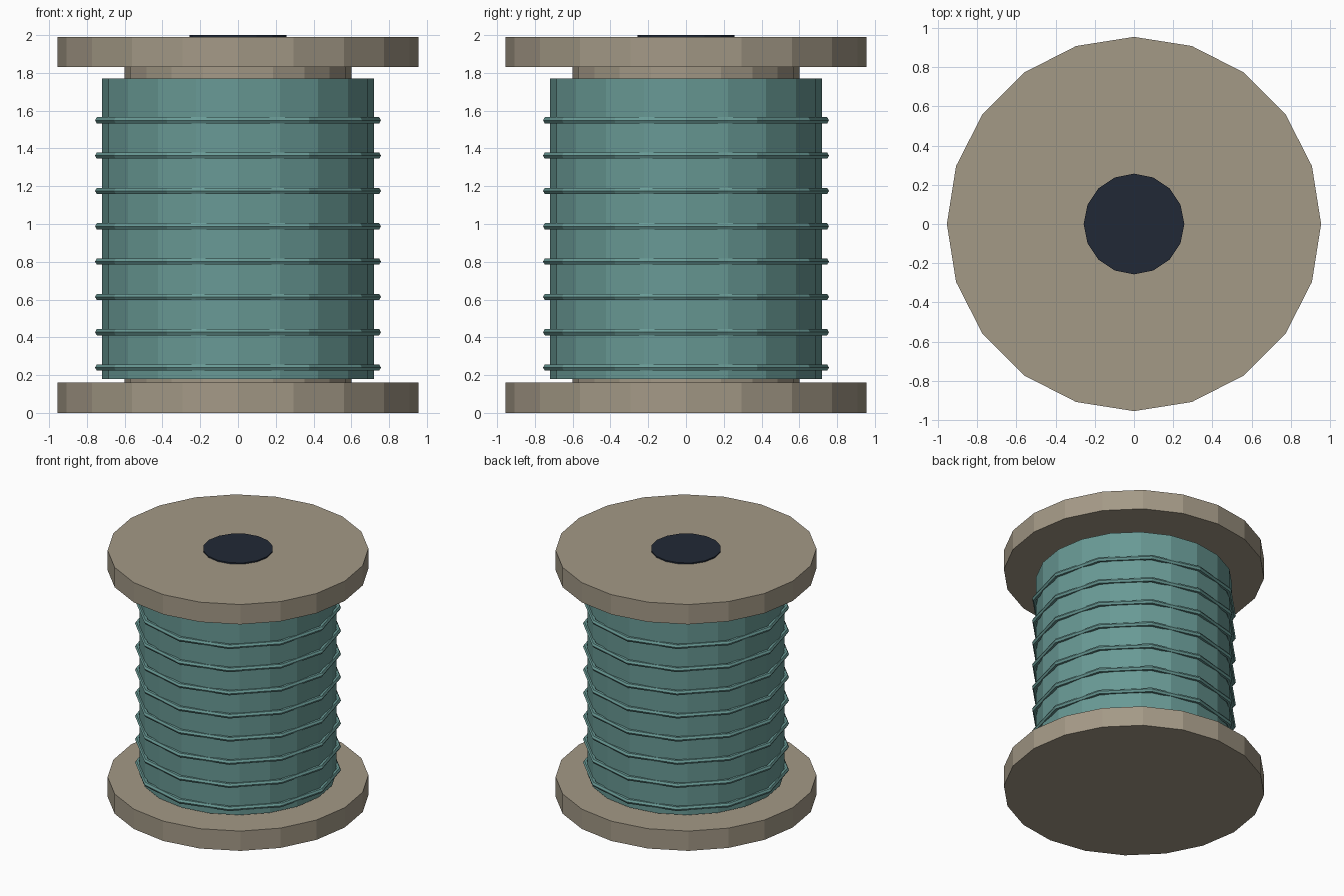
import bpy, bmesh
from math import cos, sin, tau

if "Cube" in bpy.data.objects:
    bpy.data.objects.remove(bpy.data.objects["Cube"])


def material(name, rgb):
    m = bpy.data.materials.new(name)
    m.diffuse_color = (*rgb, 1)
    m.use_nodes = True
    m.node_tree.nodes["Principled BSDF"].inputs["Base Color"].default_value = m.diffuse_color
    return m


WOOD = material("wood", (0.37, 0.32, 0.24))
THREAD = material("thread", (0.14, 0.32, 0.30))
DARK = material("dark", (0.015, 0.022, 0.037))


def add_object(name, bm, mat):
    bmesh.ops.recalc_face_normals(bm, faces=bm.faces)
    mesh = bpy.data.meshes.new(name)
    bm.to_mesh(mesh)
    bm.free()
    mesh.materials.append(mat)
    obj = bpy.data.objects.new(name, mesh)
    bpy.context.collection.objects.link(obj)
    return obj


def drum(name, radius, z0, z1, sides, mat):
    """Upright flat-shaded prism with a corner on the +x axis."""
    bm = bmesh.new()
    base = bm.faces.new([bm.verts.new((radius * cos(tau * i / sides),
                                       radius * sin(tau * i / sides), z0))
                         for i in range(sides)])
    top = bmesh.ops.extrude_face_region(bm, geom=[base], use_keep_orig=True)["geom"]
    bmesh.ops.translate(bm, vec=(0, 0, z1 - z0),
                        verts=[v for v in top if isinstance(v, bmesh.types.BMVert)])
    return add_object(name, bm, mat)


def ring(name, major, minor, z, mat, sides=12, section=6):
    bpy.ops.mesh.primitive_torus_add(major_radius=major, minor_radius=minor,
                                     major_segments=sides, minor_segments=section,
                                     location=(0, 0, z))
    obj = bpy.context.object
    obj.name = name
    obj.data.materials.append(mat)
    return obj


# Spool: two flanges and the core between them
drum("bottom_flange", 0.955, 0.0, 0.16, 20, WOOD)
drum("top_flange", 0.955, 1.83, 1.99, 20, WOOD)
drum("core", 0.60, 0.16, 1.83, 20, WOOD)

# Wound thread with raised strands
drum("thread_winding", 0.72, 0.18, 1.77, 20, THREAD)
for i in range(8):
    ring(f"thread_strand_{i + 1}", 0.738, 0.019, 0.24 + 0.187 * i, THREAD)

# Dark axle hole showing on the top face
drum("axle_hole", 0.257, 0.01, 2.0, 16, DARK)
